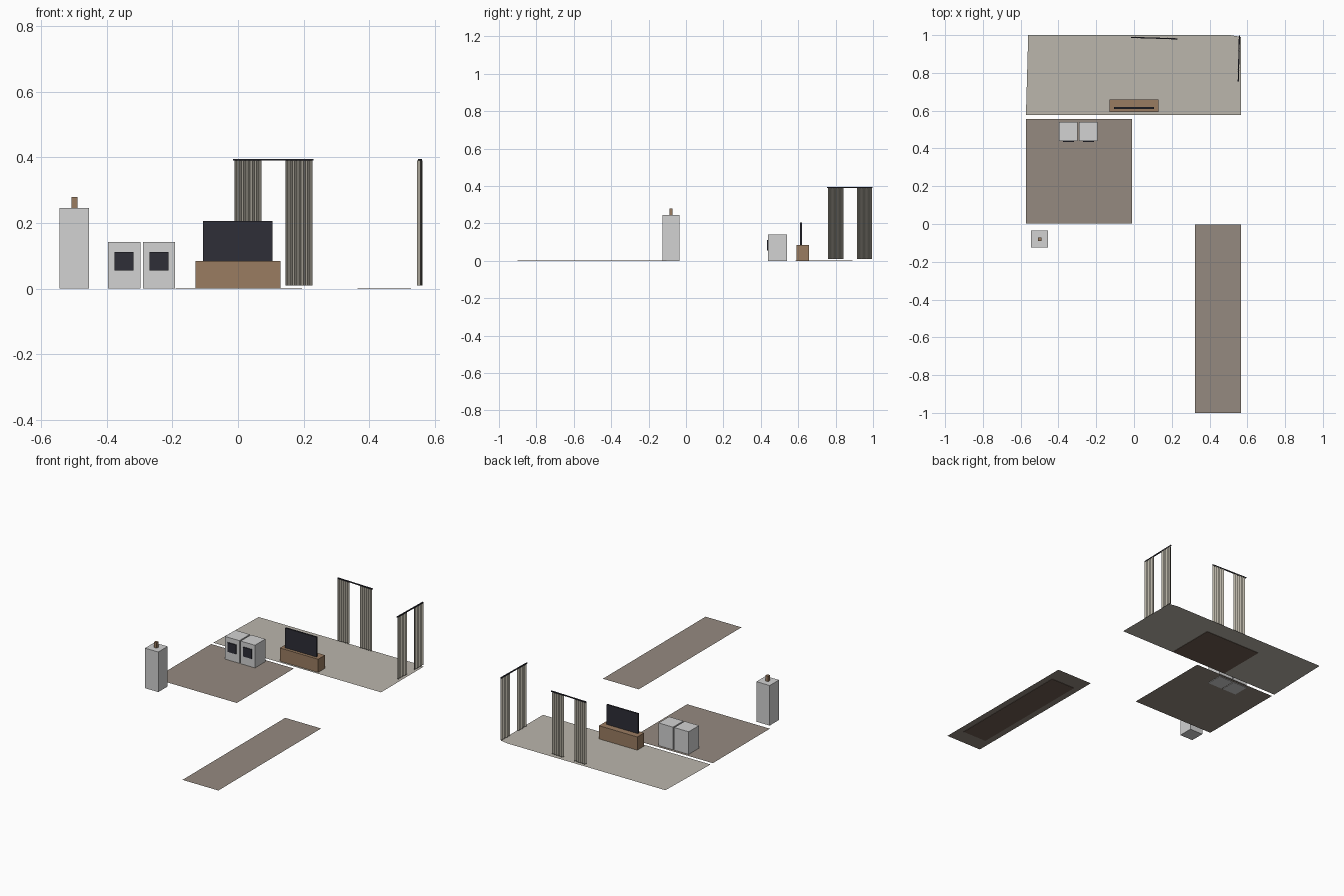
import bpy
import bmesh
from mathutils import Vector

cube = bpy.data.objects.get("Cube")
if cube:
    bpy.data.objects.remove(cube, do_unlink=True)


def material(name, *rgb):
    """Flat material from 0-255 display values."""
    lin = [((c / 255 + 0.055) / 1.055) ** 2.4 for c in rgb] + [1.0]
    m = bpy.data.materials.new(name)
    m.use_nodes = True
    m.diffuse_color = lin
    m.node_tree.nodes["Principled BSDF"].inputs["Base Color"].default_value = lin
    return m


pale_tile = material("pale tile", 187, 182, 172)
brown_floor = material("brown floor", 149, 138, 128)
rug_brown = material("rug brown", 112, 94, 82)
light_grey = material("light grey", 210, 210, 210)
wood = material("wood", 154, 124, 97)
near_black = material("near black", 46, 46, 55)
curtain_cloth = material("curtain cloth", 180, 175, 162)


def finish(name, bm, mat):
    mesh = bpy.data.meshes.new(name)
    bm.to_mesh(mesh)
    bm.free()
    mesh.materials.append(mat)
    obj = bpy.data.objects.new(name, mesh)
    bpy.context.collection.objects.link(obj)
    return obj


def box(name, xs, ys, zs, mat):
    bm = bmesh.new()
    bmesh.ops.create_cube(bm, size=1)
    for v in bm.verts:
        v.co = [r[0] if c < 0 else r[1] for c, r in zip(v.co, (xs, ys, zs))]
    return finish(name, bm, mat)


def floor(name, outline, mat):
    bm = bmesh.new()
    bm.faces.new([bm.verts.new((x, y, 0.003)) for x, y in outline])
    return finish(name, bm, mat)


def rect(x0, x1, y0, y1):
    return [(x0, y0), (x1, y0), (x1, y1), (x0, y1)]


def curtain_panel(name, start, end, pleats=6, depth=0.005):
    """Zigzag cloth hanging between two plan points."""
    a, b = Vector(start), Vector(end)
    side = Vector((a.y - b.y, b.x - a.x)).normalized() * depth
    bm = bmesh.new()
    columns = []
    for i in range(pleats * 2 + 1):
        p = a.lerp(b, i / (pleats * 2)) + side * (1 if i % 2 else -1)
        columns.append([bm.verts.new((p.x, p.y, z)) for z in (0.01, 0.39)])
    for (a0, a1), (b0, b1) in zip(columns, columns[1:]):
        bm.faces.new((a0, b0, b1, a1))
    obj = finish(name, bm, curtain_cloth)
    solid = obj.modifiers.new("thickness", "SOLIDIFY")
    solid.thickness = 0.001
    return obj


def curtain_set(name, start, end):
    """Rod with a panel at each end and an open gap between."""
    a, b = Vector(start), Vector(end)
    rod = box(name + "_rod", (0, (b - a).length), (-0.003, 0.003),
              (0.39, 0.396), near_black)
    rod.location = (a.x, a.y, 0)
    rod.rotation_euler.z = Vector((1, 0)).angle_signed(b - a) * -1
    curtain_panel(name + "_panel_near", a.lerp(b, 0.02), a.lerp(b, 0.35))
    curtain_panel(name + "_panel_far", a.lerp(b, 0.655), a.lerp(b, 0.985))


# Floors
floor("living_floor", [(-0.572, 0.578), (0.567, 0.578), (0.567, 0.99),
                       (0.51, 1.0), (-0.56, 1.0)], pale_tile)
floor("utility_floor", rect(-0.572, -0.01, 0.003, 0.557), brown_floor)
floor("hall_floor", rect(0.323, 0.567, -1.0, -0.003), brown_floor)

# Rugs
box("living_rug", (-0.19, 0.195), (0.585, 0.89), (0, 0.002), rug_brown)
box("hall_rug", (0.365, 0.528), (-0.9, -0.105), (0, 0.002), rug_brown)

# Television on its stand
box("television_stand", (-0.13, 0.13), (0.592, 0.658), (0.001, 0.084), wood)
box("television", (-0.107, 0.105), (0.61, 0.62), (0.084, 0.206), near_black)

# Pair of laundry machines
for side, x in (("right", -0.347), ("left", -0.241)):
    box(side + "_machine", (x - 0.049, x + 0.049), (0.439, 0.54),
        (0, 0.142), light_grey)
    box(side + "_machine_window", (x - 0.029, x + 0.029), (0.433, 0.439),
        (0.055, 0.112), near_black)

# Water dispenser
box("dispenser_body", (-0.544, -0.454), (-0.125, -0.035), (0, 0.246), light_grey)
box("dispenser_top", (-0.508, -0.49), (-0.089, -0.071), (0.246, 0.28), wood)

# Curtains on the back and left walls
curtain_set("back_curtain", (-0.015, 0.988), (0.23, 0.98))
curtain_set("left_curtain", (0.552, 0.755), (0.558, 0.998))
